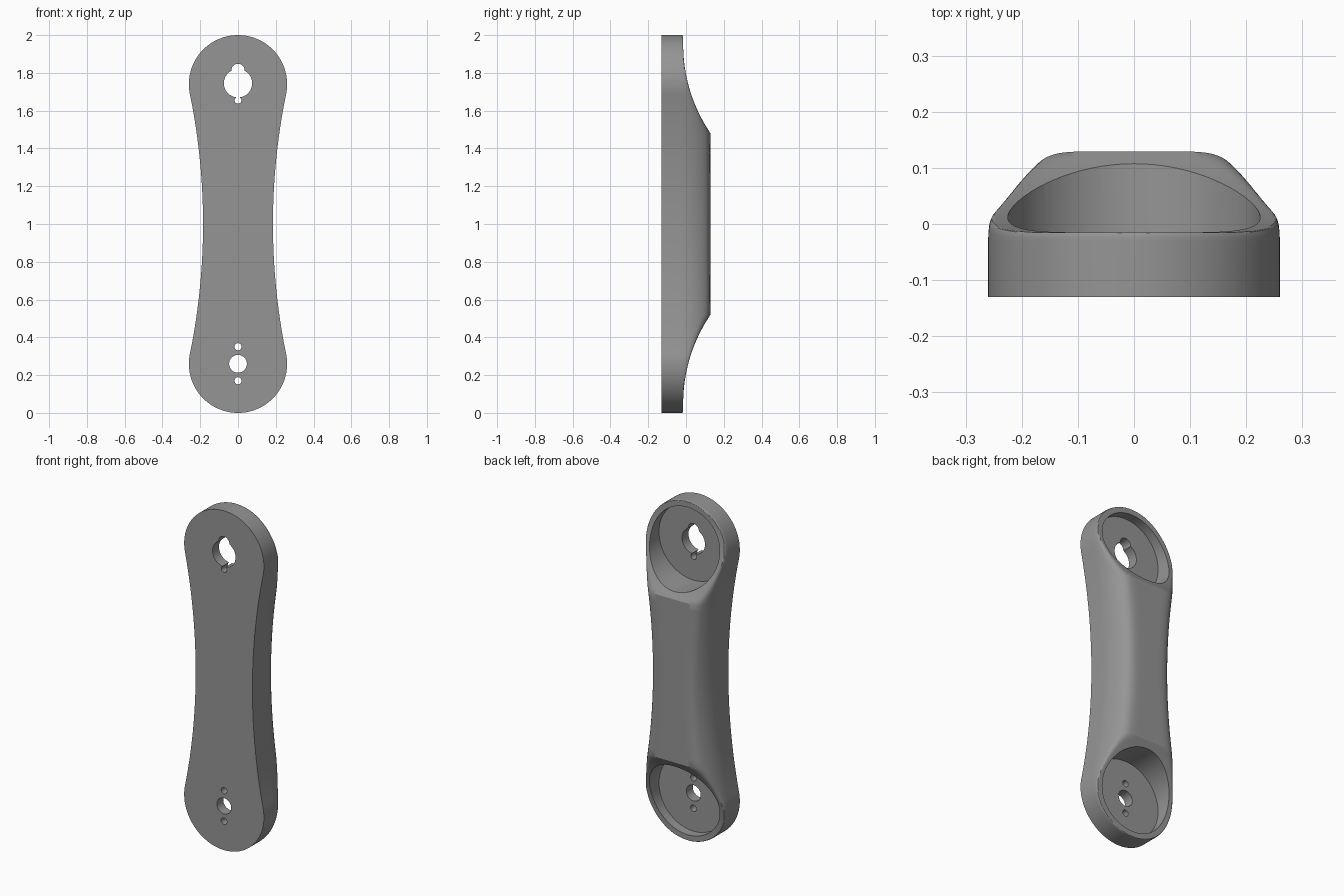
import bpy, bmesh, math
from mathutils import Matrix, Vector

if "Cube" in bpy.data.objects:
    bpy.data.objects.remove(bpy.data.objects["Cube"])

END_R, END_W, WAIST = 0.26, 0.74, 0.185      # end radius, end centre offset, waist half width
FRONT, BACK, FLOOR = -0.13, 0.13, -0.07      # depth levels along y
# waist arc tangent to both end circles
ARC_R = (WAIST**2 + END_W**2 - END_R**2) / (2 * (END_R - WAIST))
ARC_X = ARC_R + WAIST
TAN_W = END_W * ARC_R / (ARC_R + END_R)

grey = bpy.data.materials.new("grey")
grey.diffuse_color = (0.3, 0.3, 0.3, 1)
grey.use_nodes = True
grey.node_tree.nodes["Principled BSDF"].inputs["Base Color"].default_value = grey.diffuse_color


def half_width(w):
    if w > TAN_W:
        return math.sqrt(max(END_R**2 - (w - END_W)**2, 0))
    return ARC_X - math.sqrt(ARC_R**2 - w * w)


def edge_distance(x, w):
    if x * END_W + ARC_X * (w - END_W) > 0:
        return max(END_R - math.hypot(x, w - END_W), 0)
    return max(math.hypot(x - ARC_X, w) - ARC_R, 0)


def back_depth(x, w):
    # scooped ends blended with a broad rounding along the sides
    scoop = -0.015
    if w < 0.95:
        r = 0.834
        scoop = min(BACK, scoop + r - math.sqrt(r * r - (0.95 - w)**2)) if w > 0.48 else BACK
    u = min(edge_distance(x, w) / 0.13, 1)
    side = -0.03 + 0.18 * math.sqrt(max(1 - (1 - u)**2, 0))
    k = 0.03
    h = max(k - abs(scoop - side), 0)
    return min(scoop, side) - h * h / (4 * k)


# handle body: rows along z, columns across x
half = [0.48 * i / 12 for i in range(13)]
half += [0.48 + (TAN_W - 0.48) * i / 12 for i in range(1, 13)]
t0 = math.asin((TAN_W - END_W) / END_R)
half += [END_W + END_R * math.sin(t0 + (math.pi / 2 - t0) * i / 32) for i in range(1, 33)]
rows = [-w for w in reversed(half[1:])] + half
COLS = 56

bm = bmesh.new()
grid, front = [], []
for w in rows:
    hw = half_width(abs(w))
    xs = [-hw * math.cos(math.pi * c / COLS) for c in range(COLS + 1)]
    grid.append([bm.verts.new((x, back_depth(abs(x), abs(w)), 1 + w)) for x in xs])
    front.append([bm.verts.new((x, FRONT, 1 + w)) for x in (-hw, hw)])
for i in range(len(rows) - 1):
    a, b, f, g = grid[i], grid[i + 1], front[i], front[i + 1]
    for c in range(COLS):
        bm.faces.new((a[c], b[c], b[c + 1], a[c + 1]))
    bm.faces.new((f[0], f[1], g[1], g[0]))
    bm.faces.new((f[0], g[0], b[0], a[0]))
    bm.faces.new((f[1], a[-1], b[-1], g[1]))
bmesh.ops.remove_doubles(bm, verts=bm.verts, dist=1e-5)
bmesh.ops.recalc_face_normals(bm, faces=bm.faces)
mesh = bpy.data.meshes.new("handle_body")
bm.to_mesh(mesh)
bm.free()
body = bpy.data.objects.new("handle_body", mesh)
bpy.context.collection.objects.link(body)
mesh.materials.append(grey)

cutters = []


def add_cutter(name, fill):
    b = bmesh.new()
    fill(b)
    me = bpy.data.meshes.new(name)
    b.to_mesh(me)
    b.free()
    me.materials.append(grey)
    ob = bpy.data.objects.new(name, me)
    ob.hide_render = True
    bpy.context.collection.objects.link(ob)
    m = body.modifiers.new(name, 'BOOLEAN')
    m.operation, m.solver, m.object = 'DIFFERENCE', 'EXACT', ob
    cutters.append(ob)


def bore(name, z, r, y0=-0.3, y1=0.3, n=32):
    mat = Matrix.Translation((0, (y0 + y1) / 2, z)) @ Matrix.Rotation(math.pi / 2, 4, 'X')
    add_cutter(name, lambda b: bmesh.ops.create_cone(
        b, cap_ends=True, segments=n, radius1=r, radius2=r, depth=y1 - y0, matrix=mat))


# round pockets in both ends
for name, z in (("lower_pocket", 0.26), ("upper_pocket", 1.74)):
    bore(name, z, 0.225, FLOOR, 0.4, 72)
# lower pivot hole with two pin holes
bore("lower_hole", 0.26, 0.047)
bore("lower_pin_a", 0.35, 0.019, n=20)
bore("lower_pin_b", 0.17, 0.019, n=20)
# upper keyhole with notch, pin hole and thin slot
bore("upper_hole", 1.745, 0.075, n=48)
bore("upper_notch", 1.813, 0.035)
bore("upper_pin", 1.655, 0.018, n=20)
slot = Matrix.Translation((0, 0, 1.675)) @ Matrix.Diagonal((0.016, 0.6, 0.03, 1))
add_cutter("upper_slot", lambda b: bmesh.ops.create_cube(b, size=1, matrix=slot))

# bake the cuts and drop the helpers
bpy.context.view_layer.update()
dg = bpy.context.evaluated_depsgraph_get()
baked = bpy.data.meshes.new_from_object(body.evaluated_get(dg))
body.modifiers.clear()
body.data = baked
for ob in cutters:
    bpy.data.objects.remove(ob)

bpy.context.view_layer.objects.active = body
body.select_set(True)
bpy.ops.object.shade_smooth_by_angle(angle=math.radians(30))
